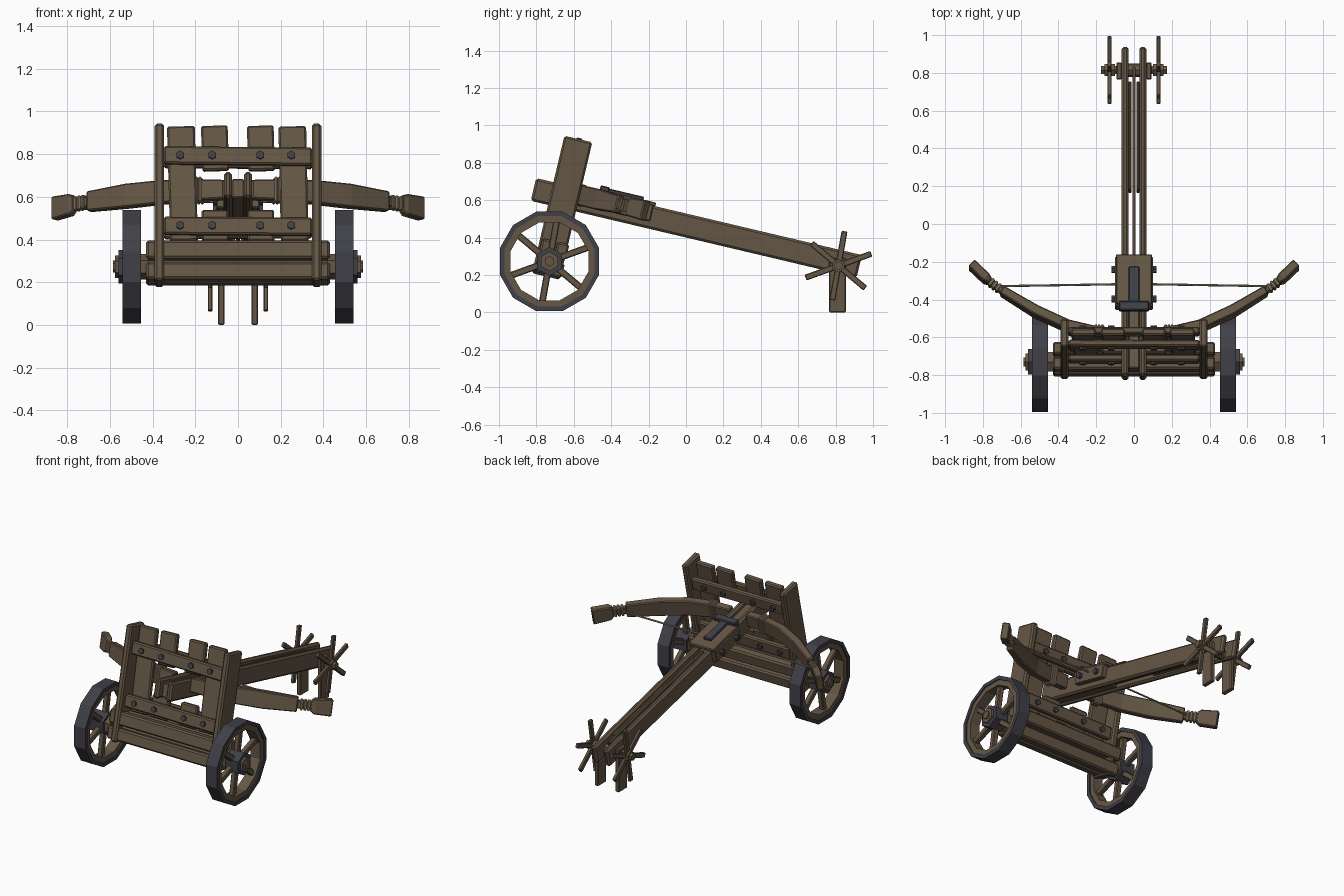
import bpy, bmesh, math, random
from mathutils import Matrix, Vector

random.seed(4)
cube = bpy.data.objects.get("Cube")
if cube:
    bpy.data.objects.remove(cube, do_unlink=True)


def material(name, rgb):
    m = bpy.data.materials.new(name)
    m.use_nodes = True
    m.diffuse_color = (*rgb, 1)
    m.node_tree.nodes["Principled BSDF"].inputs["Base Color"].default_value = (*rgb, 1)
    return m


WOOD = material("dark_wood", (0.13, 0.094, 0.06))
IRON = material("iron", (0.05, 0.05, 0.064))
ROPE = material("rope", (0.30, 0.23, 0.15))

FLAT = Matrix.Identity(4)
TILT = Matrix.Rotation(math.radians(-13.3), 4, 'X')   # stock slopes down to the rear
SIDES = ((1, "left"), (-1, "right"))


def finish(bm, name, mat, frame=FLAT, bevel=0):
    bmesh.ops.recalc_face_normals(bm, faces=bm.faces)
    me = bpy.data.meshes.new(name)
    bm.to_mesh(me)
    bm.free()
    me.materials.append(mat)
    ob = bpy.data.objects.new(name, me)
    bpy.context.collection.objects.link(ob)
    ob.matrix_world = frame
    if bevel:
        mod = ob.modifiers.new("worn_edges", 'BEVEL')
        mod.width = bevel
        mod.segments = 1
    return ob


def box(name, x, y, z, mat=WOOD, frame=FLAT, bevel=0.005, lean=0):
    """Box from three (low, high) ranges; lean rolls it about its own y axis."""
    bm = bmesh.new()
    bmesh.ops.create_cube(bm, size=1)
    mid = Vector([(a + b) / 2 for a, b in (x, y, z)])
    size = [abs(b - a) for a, b in (x, y, z)]
    m = Matrix.Translation(mid) @ Matrix.Rotation(lean, 4, 'Y') @ Matrix.Diagonal((*size, 1))
    bm.transform(m)
    return finish(bm, name, mat, frame, bevel)


def rod(name, start, end, radius, mat=WOOD, frame=FLAT, sides=6, turn=0):
    a, b = Vector(start), Vector(end)
    bm = bmesh.new()
    bmesh.ops.create_cone(bm, cap_ends=True, segments=sides, radius1=radius,
                          radius2=radius, depth=(b - a).length)
    spin = (b - a).to_track_quat('Z', 'Y').to_matrix().to_4x4()
    bm.transform(Matrix.Translation((a + b) / 2) @ spin @ Matrix.Rotation(turn, 4, 'Z'))
    return finish(bm, name, mat, frame)


def loft(name, sections, mat, frame=FLAT, closed=False, bevel=0):
    """Skin a list of equal cross-sections."""
    bm = bmesh.new()
    rings = [[bm.verts.new(p) for p in s] for s in sections]
    n = len(rings[0])
    pairs = list(zip(rings, rings[1:]))
    if closed:
        pairs.append((rings[-1], rings[0]))
    else:
        bm.faces.new(rings[0])
        bm.faces.new(rings[-1])
    for p, q in pairs:
        for i in range(n):
            j = (i + 1) % n
            bm.faces.new((p[i], p[j], q[j], q[i]))
    return finish(bm, name, mat, frame, bevel)


def hoop(name, x0, x1, inner, outer, centre, mat):
    sections = []
    for k in range(12):
        t = math.radians(30 * k + 15)
        d = Vector((0, math.cos(t), math.sin(t)))
        sections.append([centre + d * r + Vector((x, 0, 0))
                         for x, r in ((x0, inner), (x0, outer), (x1, outer), (x1, inner))])
    loft(name, sections, mat, closed=True)


def bow_part(name, s, stations, mat=WOOD, v=0.48, bevel=0.006):
    """Bar along stations of (x, along, half thickness, half height)."""
    sections = []
    for i, (x, u, t, h) in enumerate(stations):
        a, b = stations[max(i - 1, 0)], stations[min(i + 1, len(stations) - 1)]
        side = Vector((a[1] - b[1], b[0] - a[0], 0)).normalized() * t
        up = Vector((0, 0, h))
        c = Vector((x, u, v))
        quad = (c - side - up, c + side - up, c + side + up, c - side + up)
        sections.append([(p.x * s, p.y, p.z) for p in quad])
    loft(name, sections, mat, TILT, bevel=bevel)


# Wheels: iron tyre, wooden rim, six spokes, hub
for s, side in SIDES:
    c = Vector((0, -0.73, 0.273))
    hoop(side + "_tyre", s * 0.455, s * 0.54, 0.25, 0.275, c, IRON)
    hoop(side + "_rim", s * 0.462, s * 0.533, 0.215, 0.252, c, WOOD)
    for k in range(6):
        turn = Matrix.Translation(c) @ Matrix.Rotation(math.radians(60 * k - 10), 4, 'X')
        box(f"{side}_wheel_spoke_{k}", (s * 0.48, s * 0.515), (-0.018, 0.018), (0.05, 0.225), frame=turn)
    for part, x0, x1, r, mat in (("hub", 0.42, 0.55, 0.06, WOOD), ("hub_band", 0.46, 0.56, 0.078, IRON),
                                 ("axle_cap", 0.55, 0.575, 0.052, WOOD), ("axle_end", 0.57, 0.585, 0.028, WOOD)):
        rod(f"{side}_{part}", c + Vector((s * x0, 0, 0)), c + Vector((s * x1, 0, 0)), r, mat)
rod("axle", (-0.5, -0.73, 0.273), (0.5, -0.73, 0.273), 0.035)

# Carriage beams and side planks
for where, u0, u1 in (("front", -0.838, -0.77), ("rear", -0.755, -0.69)):
    box(where + "_upper_beam", (-0.43, 0.43), (u0, u1), (0.125, 0.21), frame=TILT, bevel=0.01)
    box(where + "_lower_beam", (-0.43, 0.43), (u0, u1), (0.025, 0.105), frame=TILT, bevel=0.01)
for s, side in SIDES:
    box(side + "_side_plank", (s * 0.347, s * 0.39), (-0.85, -0.697), (0.015, 0.77), frame=TILT, bevel=0.01)

# Shield: upright boards between front and rear cross rails
for s, side in SIDES:
    for part, x0, x1, v0, v1 in (("outer_board", 0.195, 0.325, 0.22, 0.772),
                                 ("inner_top_board", 0.045, 0.17, 0.56, 0.775),
                                 ("inner_low_board", 0.045, 0.17, 0.22, 0.37)):
        box(f"{side}_{part}", (s * x0, s * x1), (-0.787, -0.75), (v0, v1),
            frame=TILT, bevel=0.008, lean=random.uniform(-0.04, 0.04))
for level, v in (("upper", 0.623), ("lower", 0.285)):
    for where, u0, u1, head in (("front", -0.82, -0.785, -0.832), ("rear", -0.752, -0.715, -0.703)):
        box(f"{where}_{level}_rail", (-0.347, 0.347), (u0, u1), (v - 0.042, v + 0.042),
            frame=TILT, bevel=0.008, lean=random.uniform(-0.012, 0.012))
        for i, x in enumerate((-0.27, -0.12, 0.105, 0.25)):
            rod(f"{where}_{level}_bolt_{i}", (x, (u0 + u1) / 2, v), (x, head, v), 0.02, IRON, TILT)

# Stock: two long rails with a central tongue
for s, side in SIDES:
    box(side + "_stock_rail", (s * 0.028, s * 0.065), (-0.945, 0.845), (0.39, 0.515), frame=TILT, bevel=0.012)
box("stock_core", (-0.029, 0.029), (-0.9, -0.3), (0.4, 0.49), frame=TILT)
box("stock_tongue", (-0.009, 0.009), (-0.3, 0.74), (0.41, 0.5), frame=TILT)
for s, side in SIDES:
    box(side + "_tongue_strip", (s * 0.013, s * 0.03), (0.07, 0.66), (0.41, 0.495), frame=TILT)
    box(side + "_slider_cheek", (s * 0.064, s * 0.1), (-0.57, -0.3), (0.43, 0.52), frame=TILT)
    for i, u in enumerate((-0.36, -0.52)):
        rod(f"{side}_slider_bolt_{i}", (s * 0.09, u, 0.475), (s * 0.118, u, 0.475), 0.02, IRON, TILT)

# Slider with iron trigger
box("slider_plate", (-0.095, 0.095), (-0.56, -0.29), (0.512, 0.535), frame=TILT)
box("trigger_bar", (-0.028, 0.028), (-0.57, -0.36), (0.53, 0.55), IRON, TILT)
box("trigger_crosspiece", (-0.08, 0.08), (-0.6, -0.55), (0.515, 0.557), IRON, TILT)

# Bow arms, rope bindings, end caps and string
for s, side in SIDES:
    bow_part(side + "_bow_arm", s, [(0.064, -0.715, 0.026, 0.045), (0.2, -0.705, 0.026, 0.05),
                                    (0.35, -0.67, 0.026, 0.055), (0.52, -0.59, 0.026, 0.056),
                                    (0.70, -0.478, 0.022, 0.047)])
    bow_part(side + "_bow_neck", s, [(0.69, -0.485, 0.016, 0.026), (0.80, -0.398, 0.016, 0.026)])
    bow_part(side + "_bow_cap", s, [(0.762, -0.428, 0.016, 0.034), (0.782, -0.412, 0.024, 0.05),
                                    (0.86, -0.335, 0.024, 0.055)])
    for i in range(3):
        x, u = 0.712 + 0.018 * i, -0.468 + 0.014 * i
        bow_part(f"{side}_tip_binding_{i}", s, [(x, u, 0.022, 0.033), (x + 0.013, u + 0.01, 0.022, 0.033)],
                 ROPE, bevel=0.004)
        x = 0.166 + 0.017 * i
        bow_part(f"{side}_root_binding_{i}", s, [(x, -0.707, 0.033, 0.06), (x + 0.014, -0.704, 0.033, 0.06)],
                 ROPE, bevel=0.004)
    rod(side + "_bowstring", (s * 0.735, -0.452, 0.48), (s * 0.06, -0.443, 0.49), 0.006, ROPE, TILT)

# Winch: drum, collars, star handles and rear legs
hub = Vector((0, 0.815, 0.25))
rod("winch_axle", hub - Vector((0.175, 0, 0)), hub + Vector((0.175, 0, 0)), 0.024)
rod("winch_drum", hub - Vector((0.06, 0, 0)), hub + Vector((0.06, 0, 0)), 0.036, sides=8)
for s, side in SIDES:
    for part, x0, x1 in (("inner_collar", 0.1, 0.119), ("outer_collar", 0.141, 0.155)):
        rod(f"{side}_{part}", hub + Vector((s * x0, 0, 0)), hub + Vector((s * x1, 0, 0)), 0.036)
    for k in range(6):
        turn = Matrix.Translation(hub) @ Matrix.Rotation(math.radians(60 * k - 10), 4, 'X')
        box(f"{side}_handle_{k}", (s * 0.119, s * 0.141), (-0.016, 0.016), (0, 0.187), frame=turn, bevel=0.004)
    box(side + "_rear_leg", (s * 0.064, s * 0.093), (0.765, 0.855), (0.0, 0.29))
